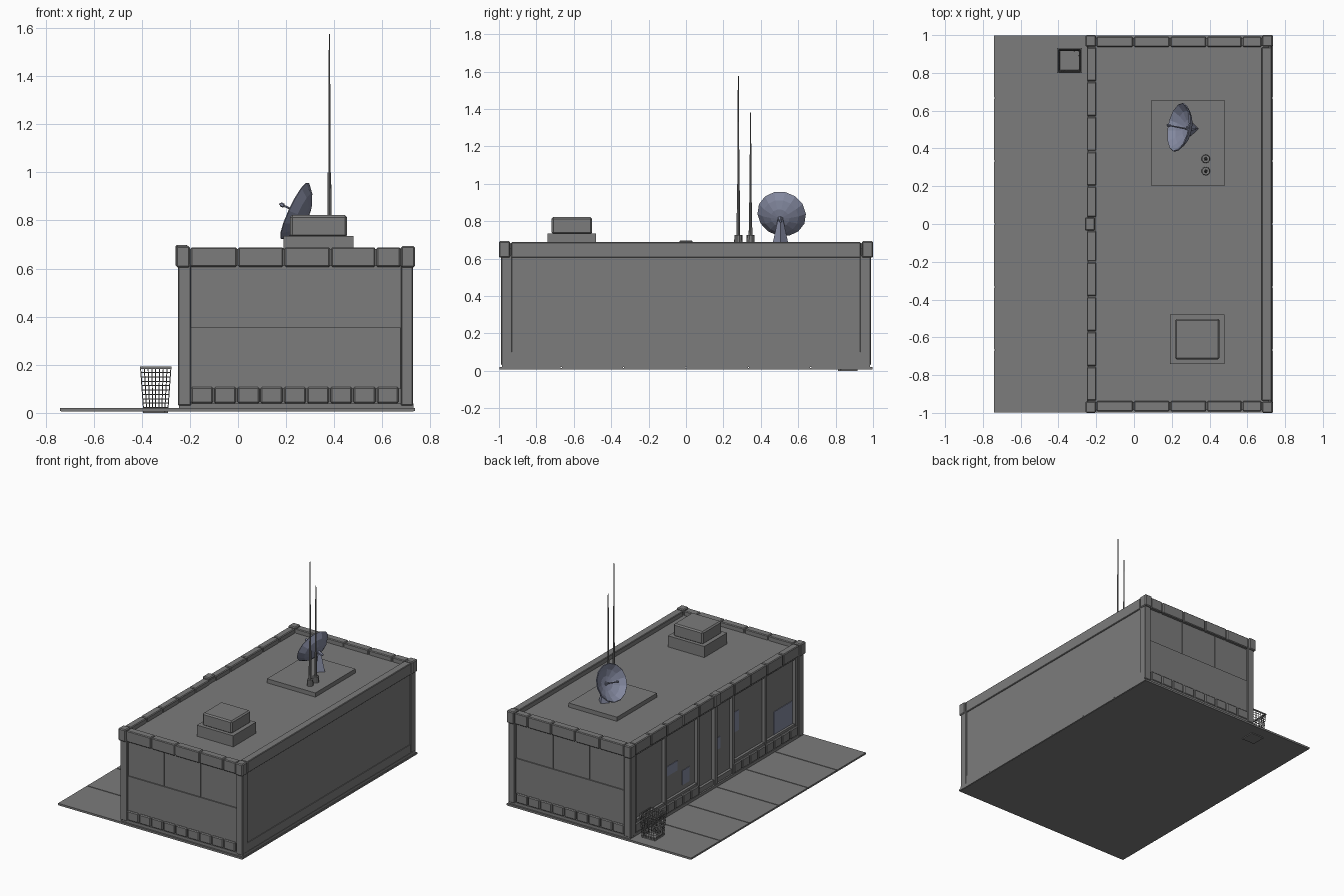
import bpy, bmesh, math
from mathutils import Vector, Matrix

if "Cube" in bpy.data.objects:
    bpy.data.objects.remove(bpy.data.objects["Cube"])


def material(name, col):
    m = bpy.data.materials.new(name)
    m.diffuse_color = (*col, 1)
    m.use_nodes = True
    m.node_tree.nodes["Principled BSDF"].inputs["Base Color"].default_value = m.diffuse_color
    return m


GREY = material("concrete grey", (0.2, 0.2, 0.2))
BLUE = material("blue grey metal", (0.23, 0.25, 0.35))


def finish(name, bm, mat):
    me = bpy.data.meshes.new(name)
    bm.to_mesh(me)
    bm.free()
    me.materials.append(mat)
    ob = bpy.data.objects.new(name, me)
    bpy.context.collection.objects.link(ob)
    return ob


def boxes(name, items, mat=GREY, bevel=0.0):
    """items: (x0, x1, y0, y1, z0, z1)"""
    bm = bmesh.new()
    for x0, x1, y0, y1, z0, z1 in items:
        mtx = Matrix.Translation(((x0 + x1) / 2, (y0 + y1) / 2, (z0 + z1) / 2)) @ \
            Matrix.Diagonal((x1 - x0, y1 - y0, z1 - z0, 1))
        bmesh.ops.create_cube(bm, size=1, matrix=mtx)
    if bevel:
        bmesh.ops.bevel(bm, geom=bm.edges[:], offset=bevel, segments=1, affect='EDGES')
    return finish(name, bm, mat)


def rod(bm, a, b, r0, r1, n=8):
    a, b = Vector(a), Vector(b)
    d = b - a
    mtx = Matrix.Translation((a + b) / 2) @ d.to_track_quat('Z', 'Y').to_matrix().to_4x4()
    bmesh.ops.create_cone(bm, cap_ends=True, segments=n, radius1=r0, radius2=r1,
                          depth=d.length, matrix=mtx)


def both_ends(items):
    """mirror boxes across y"""
    return items + [(a, b, -d, -c, e, f) for a, b, c, d, e, f in items]


# Pavement slabs on a thin continuous base
boxes("pavement_base", [(-0.735, 0.73, -0.997, 0.997, 0.006, 0.014)])
p = 2 / 6
boxes("pavement_slabs", [(-0.74, 0.735, -1 + i * p + 0.003, -1 + (i + 1) * p - 0.003, 0.008, 0.02)
                         for i in range(6)])

# Building core, roof and rear wall
boxes("building_core", [(-0.215, 0.715, -0.965, 0.965, 0.02, 0.655)])
boxes("base_plinth", [(-0.245, 0.73, -0.985, 0.985, 0.02, 0.04)])
boxes("rear_wall", [(0.70, 0.722, -0.935, 0.935, 0.10, 0.61)])
boxes("rear_skirt", [(0.70, 0.727, -0.935, 0.935, 0.03, 0.10)])
boxes("rear_parapet", [(0.675, 0.73, -0.935, 0.935, 0.605, 0.688)], bevel=0.004)

# Corner posts and their capping blocks
boxes("corner_posts", both_ends([(-0.25, -0.195, 0.93, 0.988, 0.03, 0.62),
                                 (0.677, 0.728, 0.93, 0.988, 0.03, 0.62)]), bevel=0.004)
boxes("corner_caps", both_ends([(-0.258, -0.2, 0.94, 1.0, 0.605, 0.693),
                                (0.678, 0.735, 0.94, 1.0, 0.605, 0.693)]), bevel=0.006)

# Parapet blocks along both ends
cuts = [-0.2, -0.002, 0.191, 0.385, 0.573, 0.678]
boxes("end_parapet", both_ends([(a + 0.003, b - 0.003, 0.938, 0.992, 0.607, 0.688)
                                for a, b in zip(cuts, cuts[1:])]), bevel=0.005)
boxes("end_parapet_core", both_ends([(-0.22, 0.70, 0.943, 0.985, 0.612, 0.682)]))

# Parapet blocks above the shop front, with a middle cap
cuts = [0.035, 0.2, 0.385, 0.57, 0.755, 0.938]
boxes("shopfront_parapet", both_ends([(-0.25, -0.2, a + 0.003, b - 0.003, 0.607, 0.688)
                                      for a, b in zip(cuts, cuts[1:])]), bevel=0.005)
boxes("shopfront_parapet_core", [(-0.244, -0.205, -0.95, 0.95, 0.612, 0.682)])
boxes("middle_cap", [(-0.26, -0.207, -0.035, 0.035, 0.607, 0.698)], bevel=0.006)

# End wall panels: three above, one wide proud one below
xs = [-0.2, 0.09, 0.382, 0.68]
boxes("end_upper_panels", both_ends([(a + 0.002, b - 0.002, 0.95, 0.970, 0.355, 0.612)
                                     for a, b in zip(xs, xs[1:])]))
boxes("end_lower_panel", both_ends([(-0.198, 0.675, 0.95, 0.978, 0.10, 0.355)]))

# Small kerb bricks at the foot of ends and windows
w = 0.0965
boxes("end_kerb_bricks", both_ends([(-0.198 + i * w + 0.003, -0.198 + (i + 1) * w - 0.003,
                                     0.955, 0.988, 0.04, 0.108) for i in range(9)]), bevel=0.006)
w = 0.73 / 8
boxes("shopfront_kerb_bricks", both_ends([(-0.247, -0.21, 0.2 + i * w + 0.003,
                                           0.2 + (i + 1) * w - 0.003, 0.04, 0.108)
                                          for i in range(8)]), bevel=0.006)

# Shop front posts, rails and door frames
boxes("shopfront_posts", both_ends([(-0.24, -0.21, y - 0.011, y + 0.011, 0.03, 0.612)
                                    for y in (0.2, 0.57, 0.92)])
      + [(-0.242, -0.21, -0.016, 0.016, 0.03, 0.612)])
boxes("shopfront_rails", both_ends([(-0.234, -0.21, 0.2, 0.93, 0.108, 0.125),
                                    (-0.234, -0.21, 0.0, 0.93, 0.59, 0.612),
                                    (-0.234, -0.21, 0.0, 0.2, 0.04, 0.075)]))
# Glass plates showing on the shop front
boxes("glass_patches", [(-0.219, -0.212, *v) for v in (
    (0.41, 0.55, 0.29, 0.36), (0.27, 0.35, 0.16, 0.265), (-0.29, -0.212, 0.315, 0.46),
    (-0.08, -0.017, 0.265, 0.35), (-0.90, -0.69, 0.126, 0.29))], BLUE)

# Roof equipment
boxes("vent_base", [(0.19, 0.48, -0.74, -0.48, 0.65, 0.735)])
boxes("vent_box", [(0.217, 0.453, -0.718, -0.502, 0.73, 0.822)], bevel=0.009)
boxes("dish_pad", [(0.092, 0.478, 0.2, 0.657, 0.65, 0.685)])

bm = bmesh.new()
for y, mid, top in ((0.28, 1.0, 1.575), (0.345, 0.9, 1.38)):
    rod(bm, (0.38, y, 0.68), (0.38, y, 0.727), 0.023, 0.021, 10)
    rod(bm, (0.38, y, 0.72), (0.38, y, mid), 0.010, 0.007)
    rod(bm, (0.38, y, mid), (0.38, y, top), 0.0055, 0.003, 6)
finish("antennas", bm, GREY)

# Satellite dish: revolved bowl, feed arm and stand
axis = Vector((-0.89, 0.17, 0.42)).normalized()
centre = Vector((0.235, 0.512, 0.84))
frame = Matrix.Translation(centre) @ axis.to_track_quat('Z', 'Y').to_matrix().to_4x4()
bm = bmesh.new()
n, rings = 14, []
for r, h in ((0.13, 0.0), (0.095, -0.032), (0.05, -0.052)):
    rings.append([bm.verts.new(frame @ Vector((r * math.cos(t), r * math.sin(t), h)))
                  for t in (2 * math.pi * i / n for i in range(n))])
tip = bm.verts.new(frame @ Vector((0, 0, -0.06)))
for i in range(n):
    j = (i + 1) % n
    for a, b in zip(rings, rings[1:]):
        bm.faces.new((a[i], a[j], b[j], b[i]))
    bm.faces.new((rings[-1][i], rings[-1][j], tip))
bmesh.ops.recalc_face_normals(bm, faces=bm.faces[:])
dish = finish("dish_bowl", bm, BLUE)
mod = dish.modifiers.new("thickness", 'SOLIDIFY')
mod.thickness = 0.006
mod.offset = 0

bm = bmesh.new()
rod(bm, centre - axis * 0.06, centre + axis * 0.07, 0.005, 0.004, 6)
rod(bm, centre + axis * 0.05, centre + axis * 0.065, 0.009, 0.009, 6)
rod(bm, (0.30, 0.505, 0.68), (0.295, 0.505, 0.82), 0.042, 0.012, 4)
rod(bm, (0.325, 0.505, 0.80), centre - axis * 0.05, 0.008, 0.014, 6)
finish("dish_stand", bm, BLUE)

# Wire litter bin: tapered grid of bars
bx, by = -0.342, 0.865
bm = bmesh.new()
k, rows = 8, 10
grid = []
for r in range(rows + 1):
    z = 0.004 + 0.182 * r / rows
    h = 0.05 + 0.013 * r / rows
    ring = []
    for s in range(4):
        rot = Matrix.Rotation(s * math.pi / 2, 3, 'Z')
        for i in range(k):
            ring.append(bm.verts.new(Vector((bx, by, z)) +
                                     rot @ Vector((-h + 2 * h * i / k, -h, 0))))
    grid.append(ring)
for lo, hi in zip(grid, grid[1:]):
    for i in range(4 * k):
        j = (i + 1) % (4 * k)
        bm.faces.new((lo[i], lo[j], hi[j], hi[i]))
bin_ob = finish("bin_mesh", bm, GREY)
mod = bin_ob.modifiers.new("wires", 'WIREFRAME')
mod.thickness = 0.004
mod.use_boundary = True
h = 0.066
boxes("bin_rim", [(bx - h, bx + h, by - h, by - h + 0.007, 0.183, 0.192),
                  (bx - h, bx + h, by + h - 0.007, by + h, 0.183, 0.192),
                  (bx - h, bx - h + 0.007, by - h, by + h, 0.183, 0.192),
                  (bx + h - 0.007, bx + h, by - h, by + h, 0.183, 0.192)])
boxes("bin_floor", [(bx - 0.052, bx + 0.052, by - 0.052, by + 0.052, 0.0, 0.024)])
